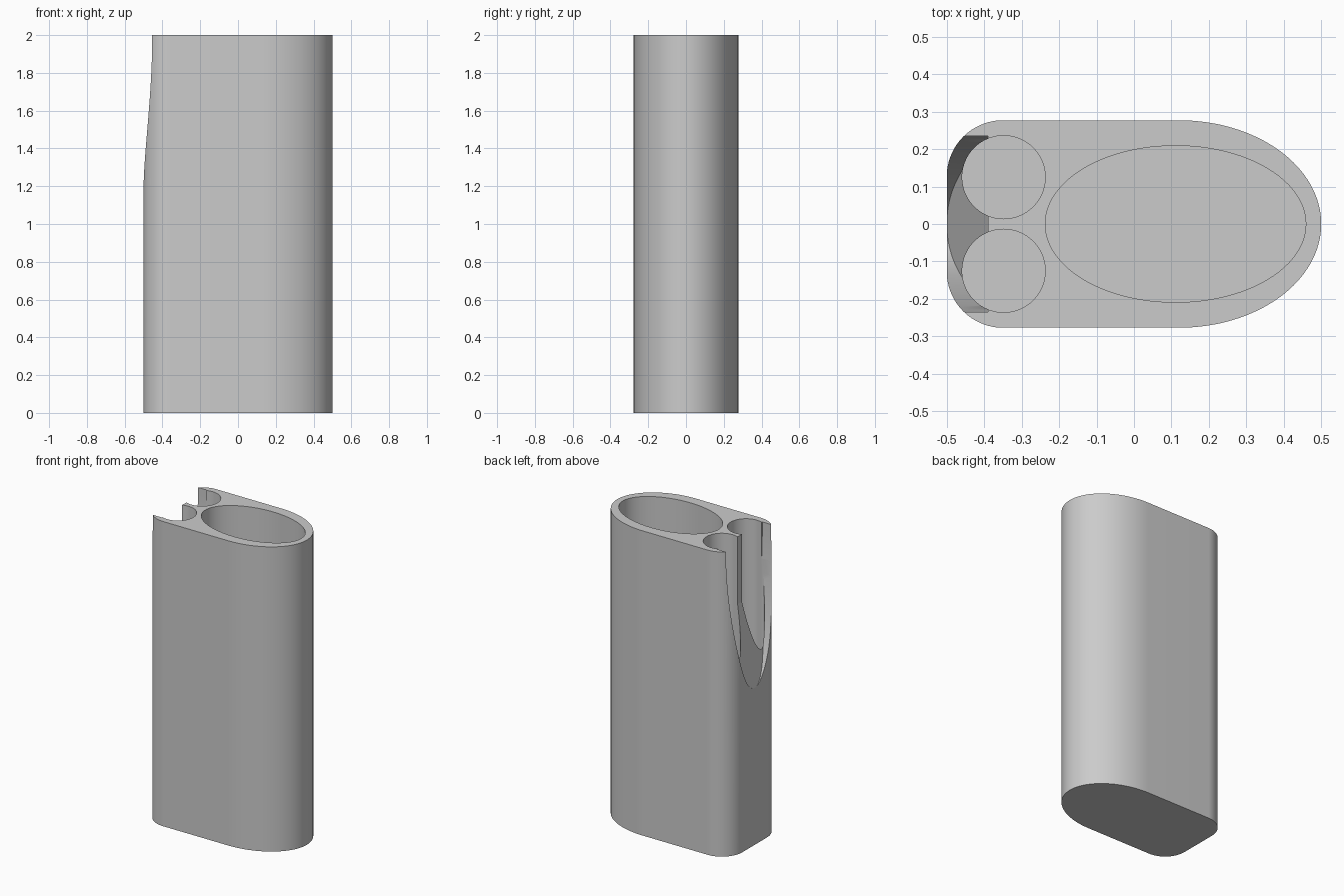
import bpy
import bmesh
from math import cos, sin, pi, radians
from mathutils import Vector

cube = bpy.data.objects.get("Cube")
if cube:
    bpy.data.objects.remove(cube, do_unlink=True)

HEIGHT, FLOOR = 2.0, 0.06

grey = bpy.data.materials.new("plain grey")
grey.use_nodes = True
colour = (0.6, 0.6, 0.6, 1)
grey.diffuse_color = colour
grey.node_tree.nodes["Principled BSDF"].inputs["Base Color"].default_value = colour


def arc(cx, cy, rx, ry, start, end, steps):
    """Points on an elliptical arc, angles in degrees."""
    angles = [radians(start + (end - start) * i / steps) for i in range(steps + 1)]
    return [(cx + rx * cos(a), cy + ry * sin(a)) for a in angles]


def prism(name, corners, direction, clip=None):
    """Extrude a closed outline, optionally cutting it off below a plane."""
    bm = bmesh.new()
    face = bm.faces.new([bm.verts.new(c) for c in corners])
    made = bmesh.ops.extrude_face_region(bm, geom=[face])["geom"]
    moved = [g for g in made if isinstance(g, bmesh.types.BMVert)]
    bmesh.ops.translate(bm, verts=moved, vec=direction)
    if clip:
        cut = bmesh.ops.bisect_plane(bm, geom=bm.verts[:] + bm.edges[:] + bm.faces[:],
                                     plane_co=clip[0], plane_no=clip[1], clear_inner=True)
        rim = [g for g in cut["geom_cut"] if isinstance(g, bmesh.types.BMEdge)]
        bmesh.ops.holes_fill(bm, edges=rim)
    bmesh.ops.recalc_face_normals(bm, faces=bm.faces)
    mesh = bpy.data.meshes.new(name)
    bm.to_mesh(mesh)
    bm.free()
    mesh.materials.append(grey)
    obj = bpy.data.objects.new(name, mesh)
    bpy.context.collection.objects.link(obj)
    return obj


def well(name, cx, cy, rx, ry):
    """Cutter for an upright hole that stops above the base."""
    outline = arc(cx, cy, rx, ry, 0, 360, 96)[:-1]
    return prism(name, [(x, y, FLOOR) for x, y in outline], (0, 0, HEIGHT))


# Body: half-ellipse at one end, rounded corners at the other
half_width = 0.277
outline = arc(0.12, 0, 0.38, half_width, -90, 90, 64)
outline += arc(-0.35, half_width - 0.15, 0.15, 0.15, 90, 180, 24)
outline += arc(-0.35, 0.15 - half_width, 0.15, 0.15, 180, 270, 24)
body = prism("case_body", [(x, y, 0) for x, y in outline], (0, 0, HEIGHT))

# Wells: one large oval and a pair of round ones
cutters = [well("oval_well", 0.111, 0, 0.348, 0.209)]
for side, label in ((1, "back"), (-1, "front")):
    cutters.append(well(label + "_round_well", -0.348, side * 0.125, 0.111, 0.111))

# Finger notch: elliptical opening in the end wall with a sloping floor
slope_start, slope_end = Vector((-0.5, 0, 1.03)), Vector((-0.39, 0, 1.56))
run = slope_end - slope_start
notch = arc(0, HEIGHT, 0.235, 0.97, 0, 360, 128)[:-1]
cutters.append(prism("finger_notch", [(-0.6, y, z) for y, z in notch], (0.21, 0, 0),
                     clip=(slope_start, Vector((-run.z, 0, run.x)))))

bpy.context.view_layer.objects.active = body
body.select_set(True)
for cutter in cutters:
    mod = body.modifiers.new(cutter.name, "BOOLEAN")
    mod.operation, mod.solver, mod.object = "DIFFERENCE", "EXACT", cutter
    bpy.ops.object.modifier_apply(modifier=mod.name)
    bpy.data.objects.remove(cutter, do_unlink=True)
bpy.ops.object.shade_smooth_by_angle(angle=radians(30))
